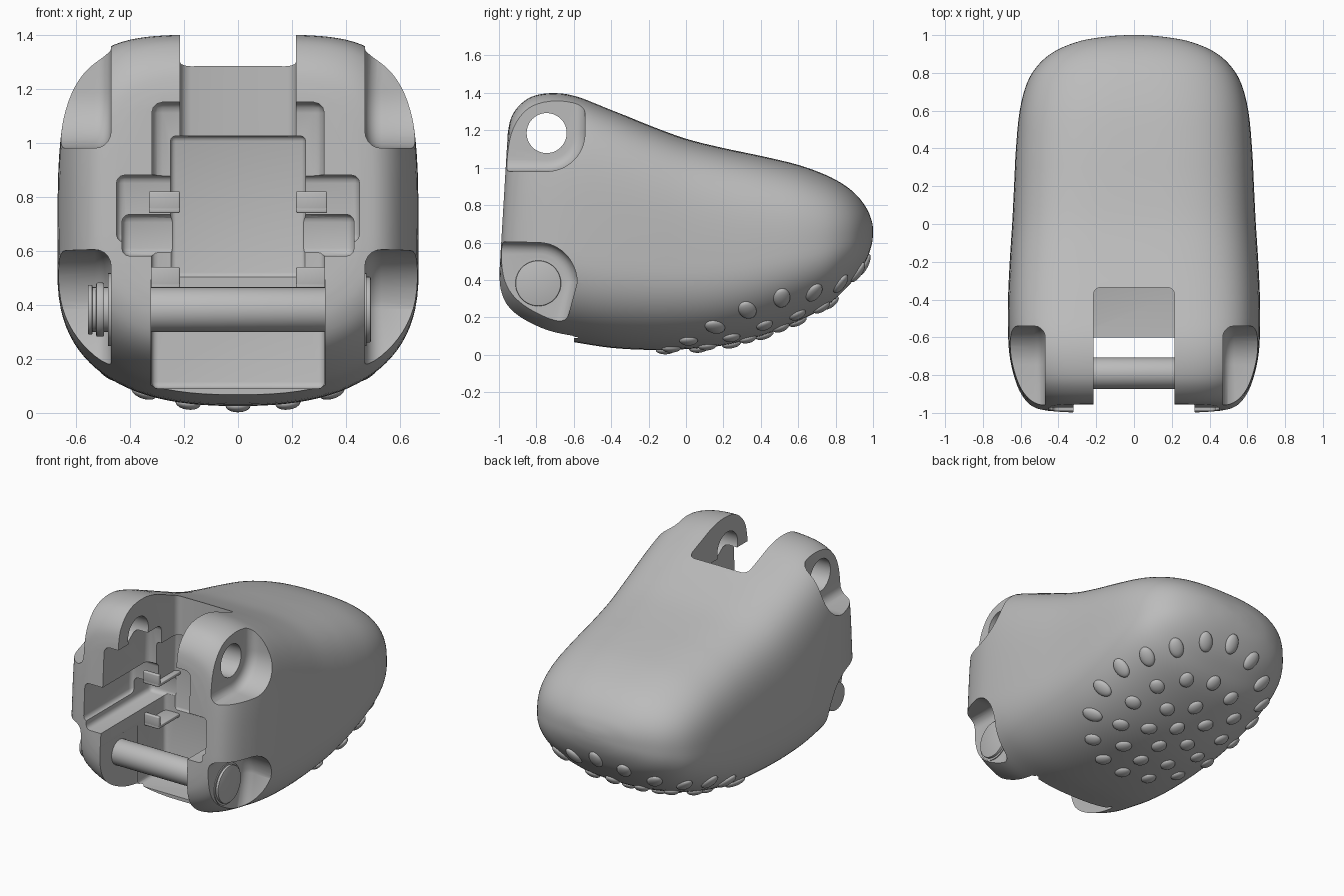
import bpy, bmesh, math
from math import sin, cos, pi
from mathutils import Vector, Matrix
from mathutils.bvhtree import BVHTree

old = bpy.data.objects.get("Cube")
if old:
    bpy.data.objects.remove(old, do_unlink=True)

grey = bpy.data.materials.new("plain grey")
grey.use_nodes = True
COLOUR = (0.5, 0.5, 0.5, 1)
grey.diffuse_color = COLOUR
for node in grey.node_tree.nodes:
    if node.type == 'BSDF_PRINCIPLED':
        node.inputs["Base Color"].default_value = COLOUR


def finish(bm, name):
    bmesh.ops.recalc_face_normals(bm, faces=bm.faces)
    me = bpy.data.meshes.new(name)
    bm.to_mesh(me)
    bm.free()
    ob = bpy.data.objects.new(name, me)
    bpy.context.collection.objects.link(ob)
    me.materials.append(grey)
    return ob


def smooth(ob, angle=35):
    bpy.ops.object.select_all(action='DESELECT')
    ob.select_set(True)
    bpy.context.view_layer.objects.active = ob
    bpy.ops.object.shade_smooth_by_angle(angle=math.radians(angle))


def box(name, x, y, z, r=0.03):
    """Rounded box from three (low, high) ranges."""
    bm = bmesh.new()
    bmesh.ops.create_cube(bm, size=1)
    for v in bm.verts:
        v.co = [a + (c + 0.5) * (b - a) for c, (a, b) in zip(v.co, (x, y, z))]
    if r:
        bmesh.ops.bevel(bm, geom=bm.edges[:], offset=r, segments=3,
                        profile=0.5, affect='EDGES')
    return finish(bm, name)


def rod(name, x0, x1, y, z, r, edge=0.0):
    """Cylinder along x."""
    bm = bmesh.new()
    m = Matrix.Translation(((x0 + x1) / 2, y, z)) @ Matrix.Rotation(pi / 2, 4, 'Y')
    bmesh.ops.create_cone(bm, cap_ends=True, segments=48, radius1=r, radius2=r,
                          depth=x1 - x0, matrix=m)
    if edge:
        rims = [e for e in bm.edges if any(len(f.verts) > 4 for f in e.link_faces)]
        bmesh.ops.bevel(bm, geom=rims, offset=edge, segments=2, profile=0.5, affect='EDGES')
    return finish(bm, name)


def recess(side, outline):
    """Side pocket cutter, filleted at its inner face."""
    bm = bmesh.new()
    inner = [bm.verts.new((side * 0.47, y, z)) for y, z in outline]
    outer = [bm.verts.new((side * 1.0, y, z)) for y, z in outline]
    cap = bm.faces.new(inner)
    bm.faces.new(outer[::-1])
    for i in range(len(inner)):
        j = (i + 1) % len(inner)
        bm.faces.new((inner[i], inner[j], outer[j], outer[i]))
    bmesh.ops.recalc_face_normals(bm, faces=bm.faces)
    bmesh.ops.bevel(bm, geom=list(cap.edges), offset=0.06, segments=5,
                    profile=0.5, affect='EDGES')
    return finish(bm, "recess_cutter")


def cut(target, cutter):
    mod = target.modifiers.new("cut", 'BOOLEAN')
    mod.operation = 'DIFFERENCE'
    mod.solver = 'EXACT'
    mod.object = cutter
    bpy.context.view_layer.objects.active = target
    bpy.ops.object.modifier_apply(modifier=mod.name)
    bpy.data.objects.remove(cutter, do_unlink=True)


# Shell stations: y, half width, bottom z, top z
KEYS = [Vector(k) for k in (
    (-.985, .45, .38, 1.19), (-.972, .52, .30, 1.27), (-.93, .575, .22, 1.335),
    (-.85, .62, .155, 1.385), (-.72, .655, .095, 1.40), (-.58, .667, .065, 1.378),
    (-.4, .667, .037, 1.31), (-.2, .658, .026, 1.228), (0, .645, .03, 1.155),
    (.2, .635, .05, 1.105), (.4, .625, .10, 1.063), (.6, .605, .18, 1.015),
    (.75, .565, .26, .96), (.85, .50, .35, .905), (.92, .41, .43, .845),
    (.97, .28, .52, .775), (.993, .14, .59, .715), (1.0, .04, .64, .675))]


def stations(steps=4):
    n = len(KEYS)
    for i in range(n - 1):
        a, b, c, d = (KEYS[min(max(i + k, 0), n - 1)] for k in (-1, 0, 1, 2))
        for s in range(steps):
            t = s / steps
            yield 0.5 * (2 * b + (c - a) * t + (2 * a - 5 * b + 4 * c - d) * t * t
                         + (3 * b - a - 3 * c + d) * t ** 3)
    yield KEYS[-1]


def power(v, n):
    return math.copysign(abs(v) ** (2 / n), v)


# Shell: lofted superellipse sections
SEG = 96
bm = bmesh.new()
rings = []
for y, hw, zb, zt in stations():
    back = min(max((y + 0.5) / 1.4, 0), 1)
    mid = zb + (0.37 + 0.1 * back) * (zt - zb)
    ring = []
    for i in range(SEG):
        a = 2 * pi * i / SEG
        n = 4.6 - 2.0 * back if sin(a) > 0 else 2.5 - 0.2 * back
        s = power(sin(a), n)
        z = mid + s * (zt - mid if s > 0 else mid - zb)
        lean = 0.06 * (z - 0.65) * min(max((-0.5 - y) / 0.45, 0), 1)
        ring.append(bm.verts.new((hw * power(cos(a), n), y + lean, z)))
    rings.append(ring)
for r0, r1 in zip(rings, rings[1:]):
    for i in range(SEG):
        j = (i + 1) % SEG
        bm.faces.new((r0[i], r0[j], r1[j], r1[i]))
bm.faces.new(rings[0])
bm.faces.new(rings[-1][::-1])
bmesh.ops.recalc_face_normals(bm, faces=bm.faces)
tree = BVHTree.FromBMesh(bm)
shell = finish(bm, "shell")

# Grip studs: concentric rings on the underside
bm = bmesh.new()
for count, radius in ((1, 0), (6, .177), (12, .353), (18, .53)):
    for k in range(count):
        a = 2 * pi * k / count
        x, y = 1.02 * radius * sin(a), 0.42 - radius * cos(a)
        hit, normal, _, _ = tree.ray_cast(Vector((x, y, -1)), Vector((0, 0, 1)))
        if hit is None:
            continue
        out = Vector((sin(a), -cos(a), 0))
        out = (out - normal * out.dot(normal)).normalized()
        across = normal.cross(out)
        basis = Matrix((out, across, normal)).transposed().to_4x4()
        long = 0.066 if count == 18 and normal.z > -0.85 else 0.052
        m = Matrix.Translation(hit) @ basis @ Matrix.Diagonal((long, .046, .024, 1))
        bmesh.ops.create_uvsphere(bm, u_segments=20, v_segments=10, radius=1, matrix=m)
studs = finish(bm, "grip_studs")
smooth(studs, 80)

# Top slot between the upper lugs
cut(shell, box("slot", (-.215, .215), (-1.3, -.335), (.95, 1.8), .04))
# Inner cavity
for x, y, z, r in (
        (.25, -.30, (.5, 1.025), .02), (.319, -.50, (.8, 1.15), .04),
        (.45, -.48, (.632, .88), .03), (.43, -.305, (.58, .735), .03),
        (.32, -.31, (.09, .66), .025), (.322, -.6, (-.6, .5), .01)):
    cut(shell, box("cavity", (-x, x), (-1.3, y), z, r))

# Side recesses around the upper and lower lugs
ARC = [pi / 2 * i / 12 for i in range(13)]
upper = [(-1.3, .98)] + [(-.745 + .205 * sin(a), 1.185 - .205 * cos(a)) for a in ARC]
upper += [(-.54, 1.8), (-1.3, 1.8)]
lower = [(-1.3, .612)] + [(-.79 + .208 * sin(a), .385 + .215 * cos(a)) for a in ARC]
lower += [(-.64, .17), (-.72, -.3), (-1.3, -.3)]
for side in (-1, 1):
    cut(shell, recess(side, upper))
    cut(shell, recess(side, lower))
# Upper pin hole
cut(shell, rod("hole", -1.2, 1.2, -.745, 1.185, .107))
smooth(shell)

# Catch hooks inside the cavity
for side, name in ((-1, "right"), (1, "left")):
    xs = sorted((side * .215, side * .33))
    for level, z in (("upper", .75), ("lower", .47)):
        smooth(box(f"{name}_{level}_hook", xs, (-.53, -.505), (z, z + .07), .006))
        smooth(box(f"{name}_{level}_ledge", xs, (-.53, -.29), (z - .01, z + .012), .005))

# Hinge pin, head and retaining clip
PY, PZ = -.79, .382
smooth(rod("hinge_pin", -.555, .475, PY, PZ, .083, .006))
smooth(rod("pin_head", .465, .492, PY, PZ, .122, .006))
smooth(rod("left_washer", .462, .476, PY, PZ, .135))
smooth(rod("right_washer", -.482, -.462, PY, PZ, .135))
smooth(rod("clip_ring", -.525, -.495, PY, PZ, .1, .006))
smooth(rod("pin_end_cap", -.556, -.538, PY, PZ, .092, .005))
